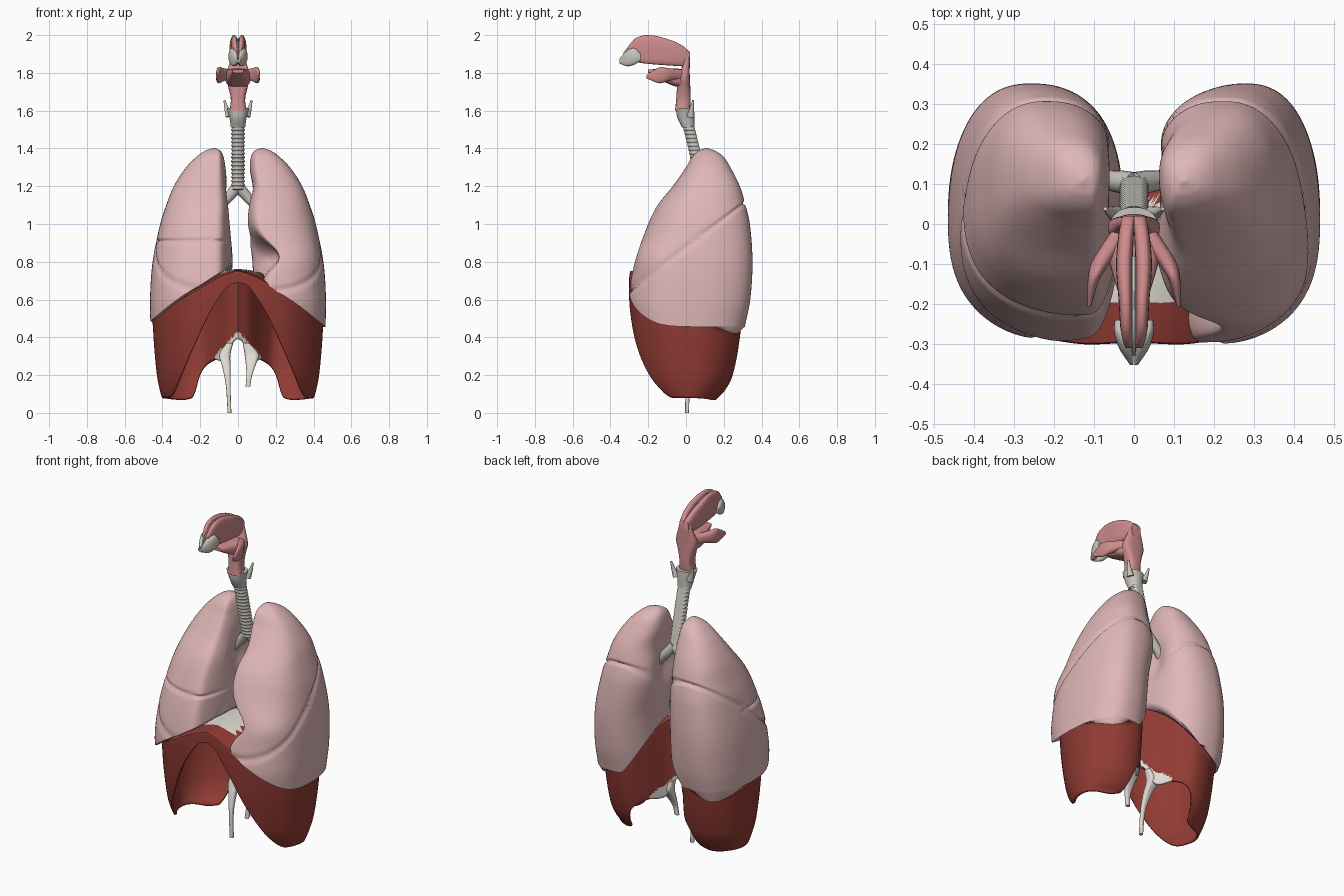
import bpy, bmesh, math
from mathutils import Vector

if "Cube" in bpy.data.objects:
    bpy.data.objects.remove(bpy.data.objects["Cube"])


def material(name, rgb):
    m = bpy.data.materials.new(name)
    m.diffuse_color = (*rgb, 1)
    m.use_nodes = True
    m.node_tree.nodes["Principled BSDF"].inputs["Base Color"].default_value = m.diffuse_color
    return m


PINK = material("lung_pink", (0.74, 0.47, 0.47))
RED = material("muscle_red", (0.28, 0.043, 0.033))
GREY = material("cartilage_grey", (0.58, 0.56, 0.51))
CREAM = material("tendon_cream", (0.75, 0.72, 0.65))
ROSE = material("throat_rose", (0.62, 0.26, 0.26))


def sample(rows, t):
    """Smooth interpolation through rows whose first entry is the key."""
    t = max(rows[0][0], min(rows[-1][0], t))
    i = 0
    while i < len(rows) - 2 and t > rows[i + 1][0]:
        i += 1
    h = rows[i + 1][0] - rows[i][0]
    u = (t - rows[i][0]) / h

    def slope(k, j):
        a, b = rows[max(k - 1, 0)], rows[min(k + 1, len(rows) - 1)]
        return (b[j] - a[j]) / (b[0] - a[0])
    out = []
    for j in range(1, len(rows[0])):
        p, q = rows[i][j], rows[i + 1][j]
        out.append(p * (2*u**3 - 3*u*u + 1) + q * (3*u*u - 2*u**3)
                   + h * slope(i, j) * (u**3 - 2*u*u + u) + h * slope(i + 1, j) * (u**3 - u*u))
    return out


def loft(name, rings, mats, caps=(True, True), rule=None, angle=50):
    """Skin a stack of equal closed rings."""
    bm = bmesh.new()
    vs = [[bm.verts.new(p) for p in r] for r in rings]
    n = len(rings[0])
    for a, b in zip(vs, vs[1:]):
        for k in range(n):
            bm.faces.new((a[k], a[(k + 1) % n], b[(k + 1) % n], b[k]))
    for cap, ring in zip(caps, (vs[0], vs[-1])):
        if cap:
            bm.faces.new(ring)
    bmesh.ops.recalc_face_normals(bm, faces=bm.faces[:])
    if rule:
        for f in bm.faces:
            f.material_index = rule(f.calc_center_median())
    me = bpy.data.meshes.new(name)
    bm.to_mesh(me)
    bm.free()
    for m in mats:
        me.materials.append(m)
    ob = bpy.data.objects.new(name, me)
    bpy.context.collection.objects.link(ob)
    bpy.ops.object.select_all(action='DESELECT')
    ob.select_set(True)
    bpy.context.view_layer.objects.active = ob
    bpy.ops.object.shade_smooth_by_angle(angle=math.radians(angle))
    return ob


def oval(a0, a1, b0, b1, n=28, p=2.0):
    pts = []
    for k in range(n):
        c, s = math.cos(math.tau * k / n), math.sin(math.tau * k / n)
        pts.append(((a0 + a1) / 2 + (a1 - a0) / 2 * math.copysign(abs(c)**(2 / p), c),
                    (b0 + b1) / 2 + (b1 - b0) / 2 * math.copysign(abs(s)**(2 / p), s)))
    return pts


def body(name, axis, rows, mat, side=1, p=3.0, steps=18):
    """Loft of ovals along y or z; rows are (position, x0, x1, other0, other1)."""
    rings = []
    for i in range(steps + 1):
        t = rows[0][0] + (rows[-1][0] - rows[0][0]) * i / steps
        ring = oval(*sample(rows, t), p=p)
        rings.append([(side * a, t, b) if axis == 'y' else (side * a, b, t) for a, b in ring])
    return loft(name, rings, [mat])


def tube(name, pts, mat):
    """Round tapered tube; points are (x, y, z, radius)."""
    rings = []
    for i, q in enumerate(pts):
        d = Vector(pts[min(i + 1, len(pts) - 1)][:3]) - Vector(pts[max(i - 1, 0)][:3])
        rot = d.to_track_quat('Z', 'Y')
        rings.append([Vector(q[:3]) + rot @ Vector((a, b, 0)) for a, b in oval(-q[3], q[3], -q[3], q[3], 14)])
    return loft(name, rings, [mat])


def dome(x, y):
    """Height of the diaphragm top."""
    bend = .1 + .5 * min(1, abs(x) / .2) if y < 0 else 2.3
    return 0.755 - 1.37 * x * x - bend * y * y


# Lungs: z, inner x (right), inner x (left), outer x, front y, back y
LUNG = [(0.45, .03, .08, .463, -.29, .31), (0.6, .025, .08, .466, -.305, .34),
        (0.8, .028, .075, .452, -.27, .352), (1.0, .033, .04, .412, -.20, .338),
        (1.1, .038, .045, .38, -.15, .315), (1.2, .052, .068, .34, -.07, .285),
        (1.3, .066, .062, .275, 0, .235), (1.36, .078, .07, .215, .035, .195),
        (1.39, .095, .09, .17, .07, .15), (1.402, .125, .12, .13, .105, .112)]


def lung_point(z, ang, left):
    inr, inl, out, y0, y1 = sample(LUNG, z)
    inner = inl if left else inr
    c, s = math.cos(ang), math.sin(ang)
    cx, cy = (inner + out) / 2, (y0 + y1) / 2
    e = 2 / 2.35
    rx, ry = (out - inner) / 2, (y1 - y0) / 2
    x = cx + rx * (math.copysign(abs(c)**e, c) + (.5 if s < 0 else .08) * s * (1 - abs(c)))
    y = cy + ry * math.copysign(abs(s)**e, s)
    w = (1 - c) / 2
    # hollow where the airways enter, and the heart notch
    x += .05 * w * w * math.exp(-((z - 1.05) / .12)**2 - ((y - .1) / .09)**2)
    if left:
        x += .135 * w * math.exp(-((z - .83) / .09)**2) * max(0, min(1, (.05 - y) / .2))
    # fissures between lobes
    oblique = .65 + .75 * (y + .3)
    g = math.exp(-((z - oblique) / 1.25 / .009)**2)
    if not left and oblique < .93:
        g = max(g, math.exp(-((z - .91) / .009)**2))
    g *= min(1, (1 - w) / .15)
    k = 1 - .012 * g / max(.05, math.hypot(x - cx, y - cy))
    return cx + (x - cx) * k, cy + (y - cy) * k


def lung(name, side):
    left = side > 0
    n, steps = 96, 160
    angs = [math.tau * k / n for k in range(n)]
    base = []
    for a in angs:
        x, y = lung_point(.55, a, left)
        base.append(max(.455, dome(x, y)) + (0 if left else .03))
    rings = []
    for i in range(steps + 1):
        t = 1 - (1 - i / steps)**1.5
        ring = []
        for a, zb in zip(angs, base):
            z = zb + (1.402 - zb) * t
            x, y = lung_point(z, a, left)
            ring.append((side * x, y, z))
        rings.append(ring)
    # hollow underside resting on the diaphragm
    under = []
    for k in (.05, .25, .5, .75, .93):
        under.append([])
        for x, y, z in rings[0]:
            px, py = side * .26 + (x - side * .26) * k, .02 + (y - .02) * k
            under[-1].append((px, py, dome(px, py) + .012))
    loft(name, under + rings, [PINK], angle=60)


lung("right_lung", -1)
lung("left_lung", 1)

# Diaphragm: bean-shaped outline, dome on top and walls with arched lower edges
HALF = [(0, 0, -.29), (1, .15, -.292), (2, .29, -.25), (3, .41, -.12), (4, .448, .05), (5, .41, .185),
        (6, .31, .278), (7, .2, .288), (8, .13, .215), (9, .06, .1), (10, 0, .05)]
FRONT = [(0, .69), (.05, .675), (.1, .61), (.15, .53), (.25, .33), (.38, .1), (.46, .08)]
BACK = [(0, .395), (.03, .37), (.07, .28), (.13, .28), (.2, .225), (.27, .085), (.46, .08)]
TAPER = [(.08, .885, .55), (.12, .91, .68), (.2, .945, .82), (.4, .985, .95), (.6, 1, 1), (.8, 1, 1)]
half = [tuple(sample(HALF, i / 8)) for i in range(81)]
outline = half + [(-x, y) for x, y in half[-2:0:-1]]
rings = []
for k in (.02, .15, .3, .45, .6, .75, .88, 1):
    rings.append([(x * k, -.05 + (y + .05) * k, dome(x * k, -.05 + (y + .05) * k)) for x, y in outline])
for i in range(1, 33):
    ring = []
    for x, y in outline:
        edge = sample(FRONT if y < 0 else BACK, abs(x))[0]
        z = dome(x, y) + (edge - dome(x, y)) * i / 32
        fx, fy = sample(TAPER, z)
        ring.append((x * fx, y * fy, z))
    rings.append(ring)


def tendon_rule(c):
    middle = abs(c.x) < .11 and -.19 < c.y < .06 and c.z > .7
    root = abs(c.x) < .12 and c.y > 0 and c.z < .43 - 1.1 * abs(c.x)
    return 1 if middle or root else 0


dia = loft("diaphragm", rings, [RED, CREAM], (True, False), tendon_rule)
mod = dia.modifiers.new("thickness", 'SOLIDIFY')
mod.thickness = .012
mod.offset = 0

# Tendon legs under the diaphragm
body("right_tendon_leg", 'z', [(0, -.055, -.035, -.005, .015), (.15, -.065, -.04, 0, .025),
     (.25, -.085, -.04, .02, .06), (.31, -.1, -.04, .04, .1), (.37, -.06, -.025, .05, .09)], CREAM)
body("left_tendon_leg", 'z', [(.14, .04, .065, 0, .02), (.2, .045, .075, .005, .03),
     (.27, .04, .1, .025, .07), (.31, .035, .11, .04, .1), (.37, .025, .06, .05, .09)], CREAM)

# Windpipe with cartilage rings
rings = []
for i in range(85):
    z = 1.18 + .35 * i / 84
    r = .033 + .004 * max(0, math.sin(math.tau * i / 5))
    y = .1 - .085 * i / 84
    rings.append([(a, min(b, y + .026), z) for a, b in oval(-r, r, y - r, y + r)])
loft("windpipe", rings, [GREY])

# Cartilage wall between the nasal passages
body("nasal_septum", 'y', [(-.33, -.004, .004, 1.87, 1.91), (-.28, -.006, .006, 1.87, 1.965),
     (-.2, -.006, .006, 1.86, 1.988), (-.08, -.006, .006, 1.85, 1.96)], GREY)

for side, label in ((-1, "right"), (1, "left")):
    # Bronchi and their branches
    tube(label + "_bronchus", [(0, .1, 1.2, .03), (side * .03, .105, 1.165, .029),
         (side * .07, .11, 1.12, .025), (side * .12, .1, 1.06, .022), (side * .16, .09, .98, .014)], GREY)
    tube(label + "_upper_branch", [(side * .05, .11, 1.14, .018), (side * .1, .09, 1.14, .016),
         (side * .16, .07, 1.16, .01)], CREAM)
    # Voice box horns
    tube(label + "_voice_box_horn", [(side * .046, .025, 1.57, .02), (side * .062, .032, 1.615, .011),
         (side * .072, .038, 1.655, .005)], GREY)
    # Nose cartilage and nasal passages
    body(label + "_nose_cartilage", 'y', [(-.353, .001, .01, 1.85, 1.875), (-.31, .002, .038, 1.835, 1.92),
         (-.27, .01, .05, 1.845, 1.93), (-.24, .028, .048, 1.865, 1.9)], GREY, side, 2.4)
    body(label + "_nasal_passage", 'y', [(-.31, .002, .022, 1.885, 1.935), (-.27, .003, .033, 1.86, 1.982),
         (-.2, .003, .038, 1.848, 2.0), (-.1, .003, .045, 1.84, 1.98), (-.02, .0, .038, 1.835, 1.945),
         (.02, -.005, .03, 1.835, 1.91)], ROSE, side, 3)
    # Mouth side flaps
    body(label + "_mouth_flap", 'y', [(-.208, .108, .117, 1.77, 1.79), (-.14, .087, .116, 1.745, 1.83),
         (-.1, .062, .108, 1.755, 1.826), (-.05, .03, .078, 1.765, 1.82), (0, .01, .045, 1.75, 1.815)],
         ROSE, side, 2.4)

# Voice box, throat and mouth floor
body("voice_box", 'z', [(1.51, -.038, .038, -.02, .045), (1.56, -.045, .045, -.045, .045),
     (1.615, -.06, .06, -.055, .042)], GREY, p=2.2)
body("throat", 'z', [(1.6, -.045, .045, -.058, .02), (1.66, -.038, .038, -.052, .025),
     (1.72, -.05, .05, -.048, .023), (1.78, -.065, .065, -.04, .02), (1.85, -.045, .045, -.015, .02),
     (1.9, -.03, .03, -.01, .02)], ROSE)
body("mouth_floor", 'y', [(-.2, -.03, .03, 1.8, 1.818), (-.12, -.055, .055, 1.755, 1.822),
     (-.06, -.068, .068, 1.73, 1.824), (0, -.05, .05, 1.72, 1.815)], ROSE)
